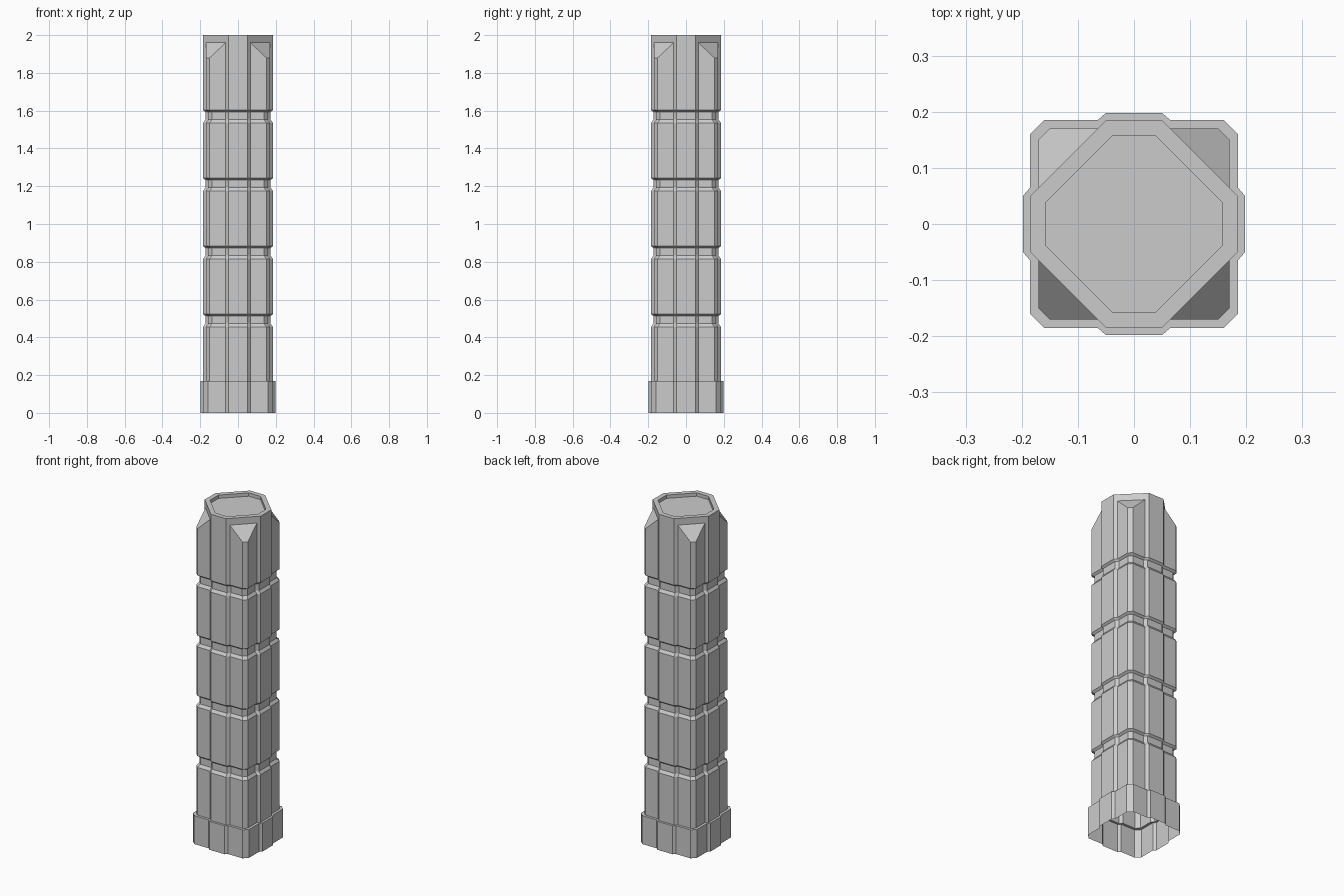
import bpy, bmesh

if "Cube" in bpy.data.objects:
    bpy.data.objects.remove(bpy.data.objects["Cube"])

RIB = 0.05          # half width of each face rib
SIDES = 4


def spin(points):
    """Repeat a quarter outline (x, y, z) around the z axis, clockwise."""
    out, quarter = [], list(points)
    for _ in range(SIDES):
        out += quarter
        quarter = [(y, -x, z) for x, y, z in quarter]
    return out


def outline(rib, side, z, corner=0.02):
    """Square with chamfered corners and a raised rib on every face."""
    foot = RIB + 0.015
    heights = z if isinstance(z, (list, tuple)) else [z] * 6
    quarter = [(RIB, rib), (foot, side), (side - corner, side),
               (side, side - corner), (side, foot), (rib, RIB)]
    return spin([(x, y, h) for (x, y), h in zip(quarter, heights)])


def octagon(half, edge, z):
    return spin([(edge, half, z), (half, edge, z)])


def add_ring(bm, coords):
    return [bm.verts.new(c) for c in coords]


def bridge(bm, low, high):
    n = len(low)
    for i in range(n):
        j = (i + 1) % n
        bm.faces.new((low[j], low[i], high[i], high[j]))


def loft(bm, rings):
    loops = [add_ring(bm, r) for r in rings]
    for low, high in zip(loops, loops[1:]):
        bridge(bm, low, high)
    return loops


def finish(bm, name):
    bm.normal_update()
    mesh = bpy.data.meshes.new(name)
    bm.to_mesh(mesh)
    bm.free()
    bpy.context.collection.objects.link(bpy.data.objects.new(name, mesh))


# Plinth: open-bottomed skirt with a ledge running in to the shaft
bm = bmesh.new()
loft(bm, [outline(0.198, 0.185, 0, 0.025),
          outline(0.198, 0.185, 0.17, 0.025),
          outline(0.185, 0.17, 0.17)])
finish(bm, "plinth")

# Shaft: ribbed body with four grooves
bm = bmesh.new()
rings = [outline(0.185, 0.17, 0.17)]
for k in range(4):
    z = 0.455 + 0.36 * k
    for dz, inset in ((0, 0), (0.017, 0.012), (0.058, 0.012), (0.068, 0)):
        rings.append(outline(0.185 - inset, 0.17 - inset, z + dz))
rings.append(outline(0.185, 0.17, [1.96, 1.96, 1.88, 1.88, 1.96, 1.96]))
shoulder = loft(bm, rings)[-1]

# Octagonal head: sloped corner facets below upright walls
rim = add_ring(bm, octagon(0.185, RIB, 2.0))
for q in range(SIDES):
    a, b, c, d, e, f = shoulder[6 * q:6 * q + 6]
    nxt = shoulder[(6 * q + 6) % 24]
    ra, rf, rn = rim[2 * q], rim[2 * q + 1], rim[(2 * q + 2) % 8]
    bm.faces.new((e, d, c, b))
    bm.faces.new((f, e, b, a, ra, rf))
    bm.faces.new((nxt, f, rf, rn))

# Recessed panel in the top
lip = add_ring(bm, octagon(0.157, 0.039, 2.0))
floor = add_ring(bm, octagon(0.157, 0.039, 1.98))
bridge(bm, rim, lip)
bridge(bm, lip, floor)
bm.faces.new(list(reversed(floor)))
finish(bm, "shaft")
